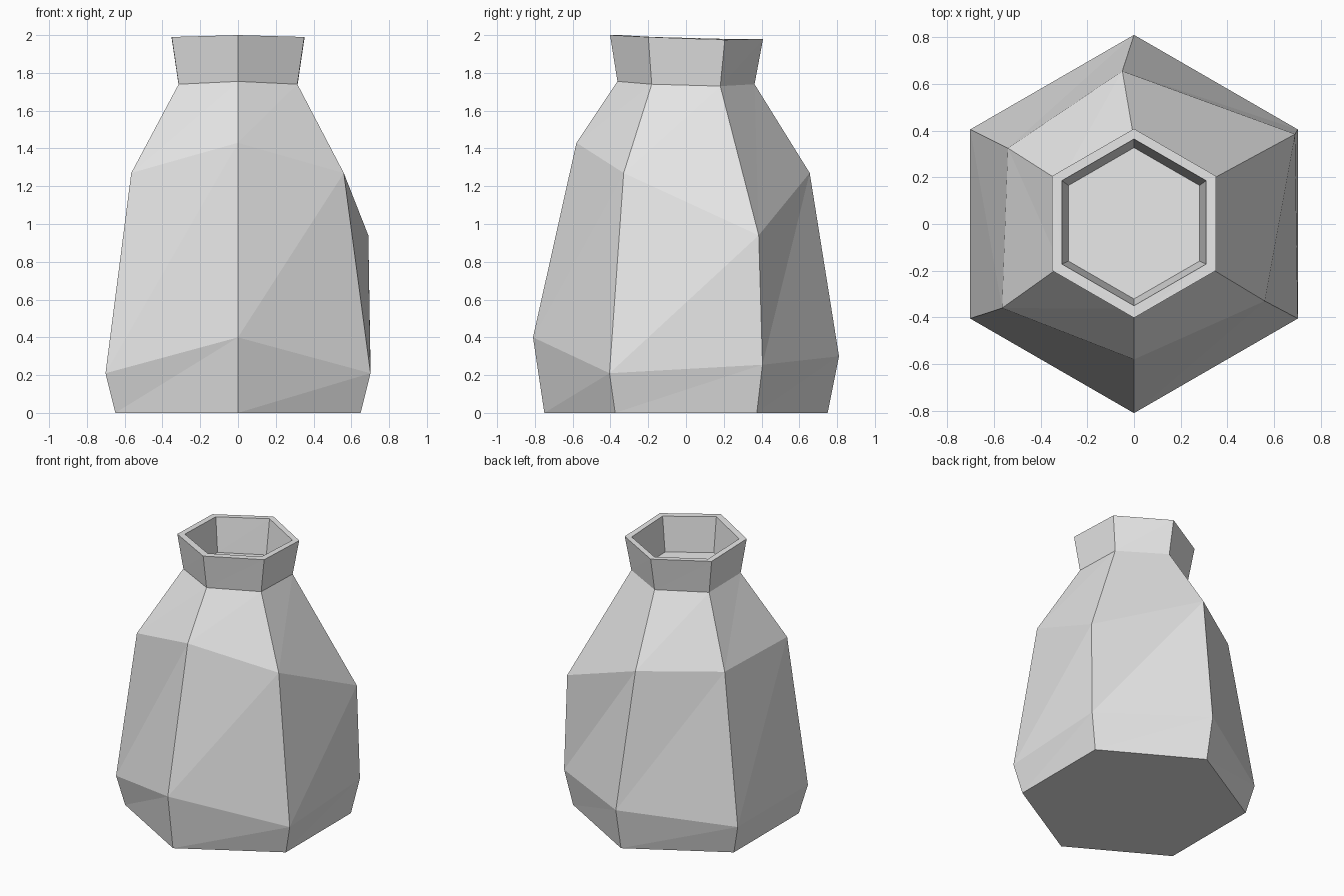
import bpy
import bmesh
from math import cos, sin, pi

# Remove the default object
default_object = bpy.data.objects.get("Cube")
if default_object:
    bpy.data.objects.remove(default_object, do_unlink=True)

SIDES = 6


def make_material(name, grey):
    """Create one flat grey material."""
    material = bpy.data.materials.new(name)
    material.use_nodes = True
    colour = (grey, grey, grey, 1)
    material.diffuse_color = colour
    shader = next(n for n in material.node_tree.nodes
                  if n.type == "BSDF_PRINCIPLED")
    shader.inputs["Base Color"].default_value = colour
    return material


def hexagon(radius, heights, shift_y=0):
    """Corner points, starting at the front and going round towards +x."""
    points = []
    for corner, height in enumerate(heights):
        angle = 2 * pi * corner / SIDES - pi / 2
        points.append((radius * cos(angle),
                       radius * sin(angle) + shift_y, height))
    return points


def bridge(bm, lower, upper):
    """Join two rings with facets split along one diagonal per side."""
    for corner in range(SIDES):
        following = (corner + 1) % SIDES
        bm.faces.new((lower[corner], lower[following], upper[following]))
        bm.faces.new((lower[corner], upper[following], upper[corner]))


# Rings from the base, up the outside, over the lip and down into the neck
base = hexagon(0.75, [0] * SIDES)
belly = hexagon(0.81, [0.4, 0.21, 0.255, 0.3, 0.21, 0.21])
shoulder = [(0, -0.58, 1.43), (0.56, -0.33, 1.27), (0.69, 0.385, 0.94),
            (-0.05, 0.655, 1.27), (-0.54, 0.325, 1.27), (-0.565, -0.36, 1.27)]
neck = hexagon(0.363, [1.755, 1.74, 1.73, 1.74, 1.735, 1.74])
lip_heights = [2, 1.99, 1.975, 1.98, 1.98, 1.99]
lip_outer = hexagon(0.405, lip_heights, 0.003)
lip_inner = hexagon(0.357, lip_heights, 0.007)
neck_floor = hexagon(0.324, [1.75, 1.74, 1.73, 1.73, 1.735, 1.74], 0.003)

profile = [base, belly, shoulder, neck, lip_outer, lip_inner, neck_floor]

bm = bmesh.new()
rings = [[bm.verts.new(point) for point in ring] for ring in profile]
for lower, upper in zip(rings, rings[1:]):
    bridge(bm, lower, upper)

# Close the underside and the shallow floor inside the neck
bm.faces.new(list(reversed(rings[0])))
bm.faces.new(rings[-1])
bmesh.ops.recalc_face_normals(bm, faces=bm.faces[:])

# Faceted vase body
mesh = bpy.data.meshes.new("faceted_vase")
bm.to_mesh(mesh)
bm.free()
mesh.materials.append(make_material("light_grey", 0.8))
vase = bpy.data.objects.new("faceted_vase", mesh)
bpy.context.collection.objects.link(vase)
